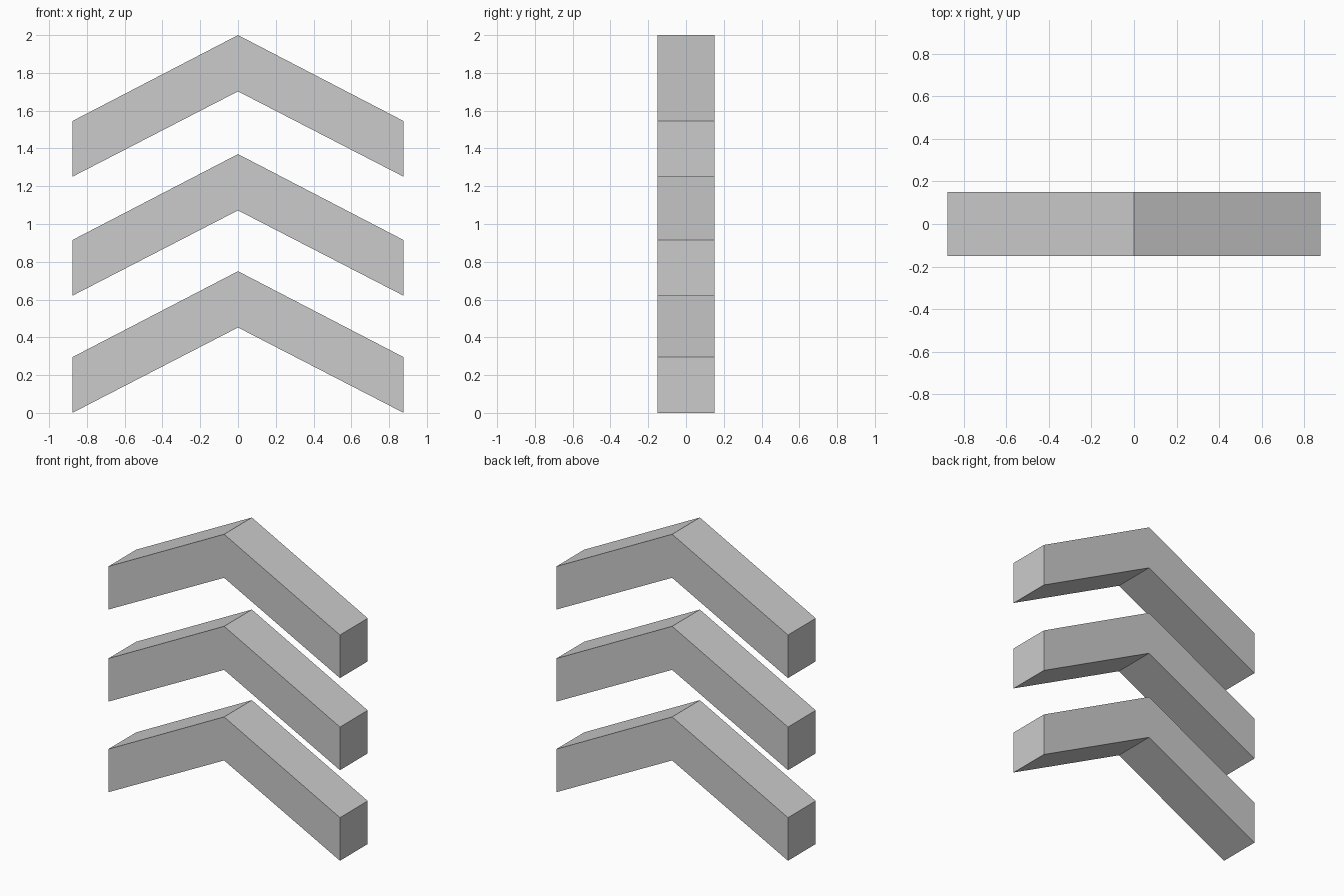
import bpy
import bmesh

if "Cube" in bpy.data.objects:
    bpy.data.objects.remove(bpy.data.objects["Cube"])

HALF_WIDTH = 0.877
HALF_DEPTH = 0.15

# Chevron outline in the front (x, z) plane
PROFILE = [
    (-HALF_WIDTH, 0.0), (0, 0.452), (HALF_WIDTH, 0.0),
    (HALF_WIDTH, 0.295), (0, 0.75), (-HALF_WIDTH, 0.295),
]


def add_chevron(name, z):
    """Extrude the chevron outline from front to back."""
    bm = bmesh.new()
    face = bm.faces.new([bm.verts.new((x, -HALF_DEPTH, h)) for x, h in PROFILE])
    result = bmesh.ops.extrude_face_region(bm, geom=[face], use_keep_orig=True)
    back = [v for v in result["geom"] if isinstance(v, bmesh.types.BMVert)]
    bmesh.ops.translate(bm, verts=back, vec=(0, 2 * HALF_DEPTH, 0))
    bmesh.ops.recalc_face_normals(bm, faces=bm.faces)
    mesh = bpy.data.meshes.new(name)
    bm.to_mesh(mesh)
    bm.free()
    obj = bpy.data.objects.new(name, mesh)
    obj.location.z = z
    bpy.context.collection.objects.link(obj)


# Three stacked chevrons
for name, z in (("lower_chevron", 0.0), ("middle_chevron", 0.62), ("upper_chevron", 1.25)):
    add_chevron(name, z)
